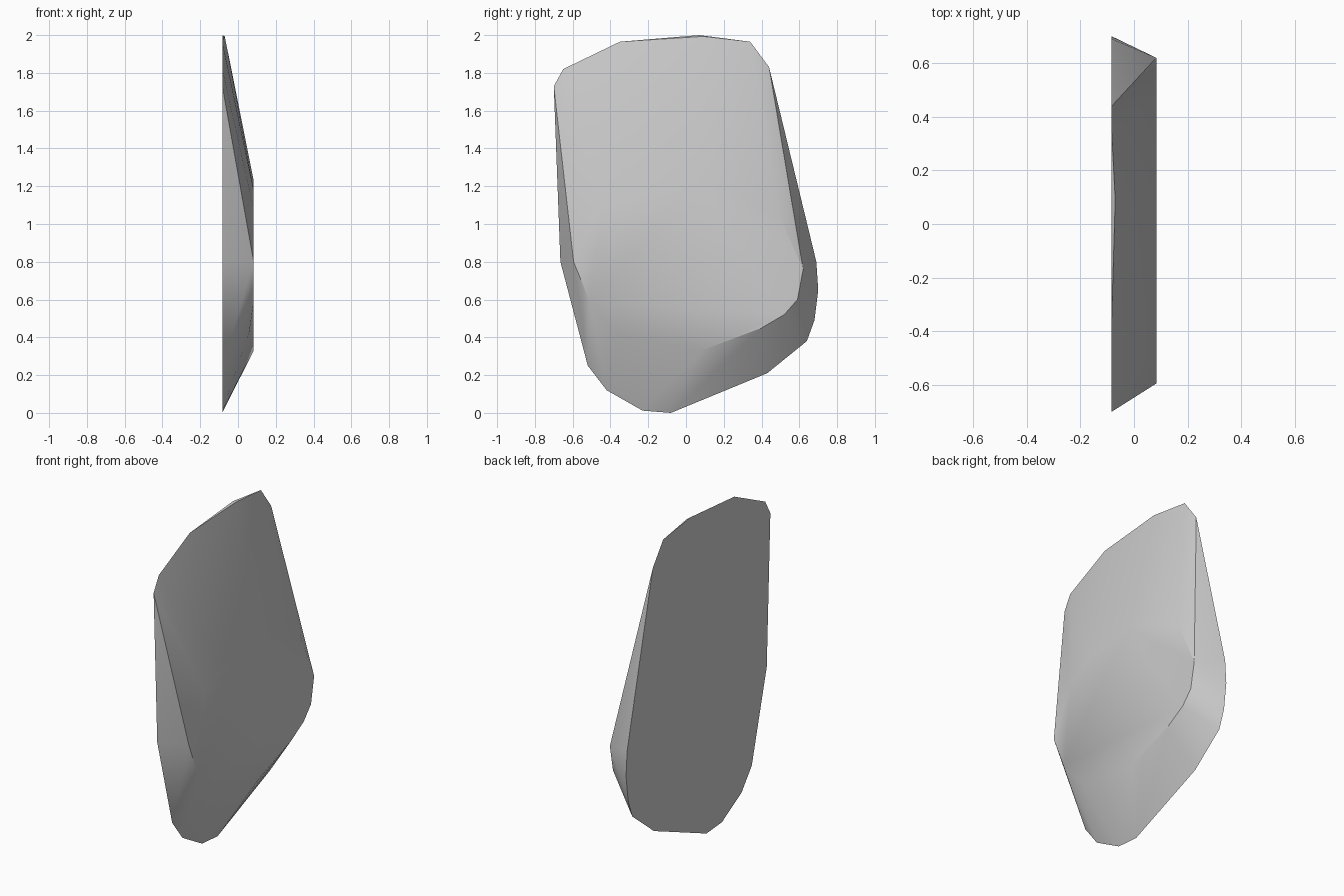
import bpy, bmesh, math

cube = bpy.data.objects.get("Cube")
if cube:
    bpy.data.objects.remove(cube, do_unlink=True)

HALF = 0.083  # half the slab thickness

# Broad flat outline, as (y, z)
base_outline = [
    (-0.70, 1.73), (-0.65, 1.82), (-0.35, 1.965), (0.07, 2.0), (0.34, 1.965),
    (0.44, 1.83), (0.69, 0.8), (0.70, 0.65), (0.68, 0.49), (0.64, 0.38),
    (0.43, 0.21), (-0.08, 0.0), (-0.23, 0.012), (-0.42, 0.12),
    (-0.52, 0.25), (-0.665, 0.8),
]
# Smaller raised outline, as (y, z)
raised_outline = [
    (-0.595, 0.8), (-0.51, 0.59), (0.08, 0.33), (0.40, 0.45), (0.52, 0.52),
    (0.59, 0.6), (0.62, 0.76), (0.49, 1.05), (0.05, 1.23), (-0.3, 1.18),
    (-0.45, 1.08),
]
# Worn corners between the two, as (x, y, z)
worn_corners = [(0.06, -0.38, 0.43), (-0.07, 0.09, 1.993)]

stone = bpy.data.materials.new("stone grey")
stone.use_nodes = True
grey = (0.6, 0.6, 0.6, 1)
stone.diffuse_color = grey
stone.node_tree.nodes["Principled BSDF"].inputs["Base Color"].default_value = grey

# Wrap the outlines in one chipped slab
bm = bmesh.new()
points = [(-HALF, y, z) for y, z in base_outline]
points += [(HALF, y, z) for y, z in raised_outline] + worn_corners
for p in points:
    bm.verts.new(p)
hull = bmesh.ops.convex_hull(bm, input=bm.verts[:])
loose = {g for g in hull["geom_interior"] + hull["geom_unused"]
         if isinstance(g, bmesh.types.BMVert)}
bmesh.ops.delete(bm, geom=list(loose), context="VERTS")
bmesh.ops.dissolve_limit(bm, angle_limit=math.radians(0.5),
                         verts=bm.verts[:], edges=bm.edges[:])
bmesh.ops.recalc_face_normals(bm, faces=bm.faces[:])

mesh = bpy.data.meshes.new("stone_slab")
bm.to_mesh(mesh)
bm.free()
mesh.materials.append(stone)
slab = bpy.data.objects.new("stone_slab", mesh)
bpy.context.collection.objects.link(slab)

# Soft shading over shallow facets, crisp rim
bpy.context.view_layer.objects.active = slab
slab.select_set(True)
bpy.ops.object.shade_smooth_by_angle(angle=math.radians(30))
